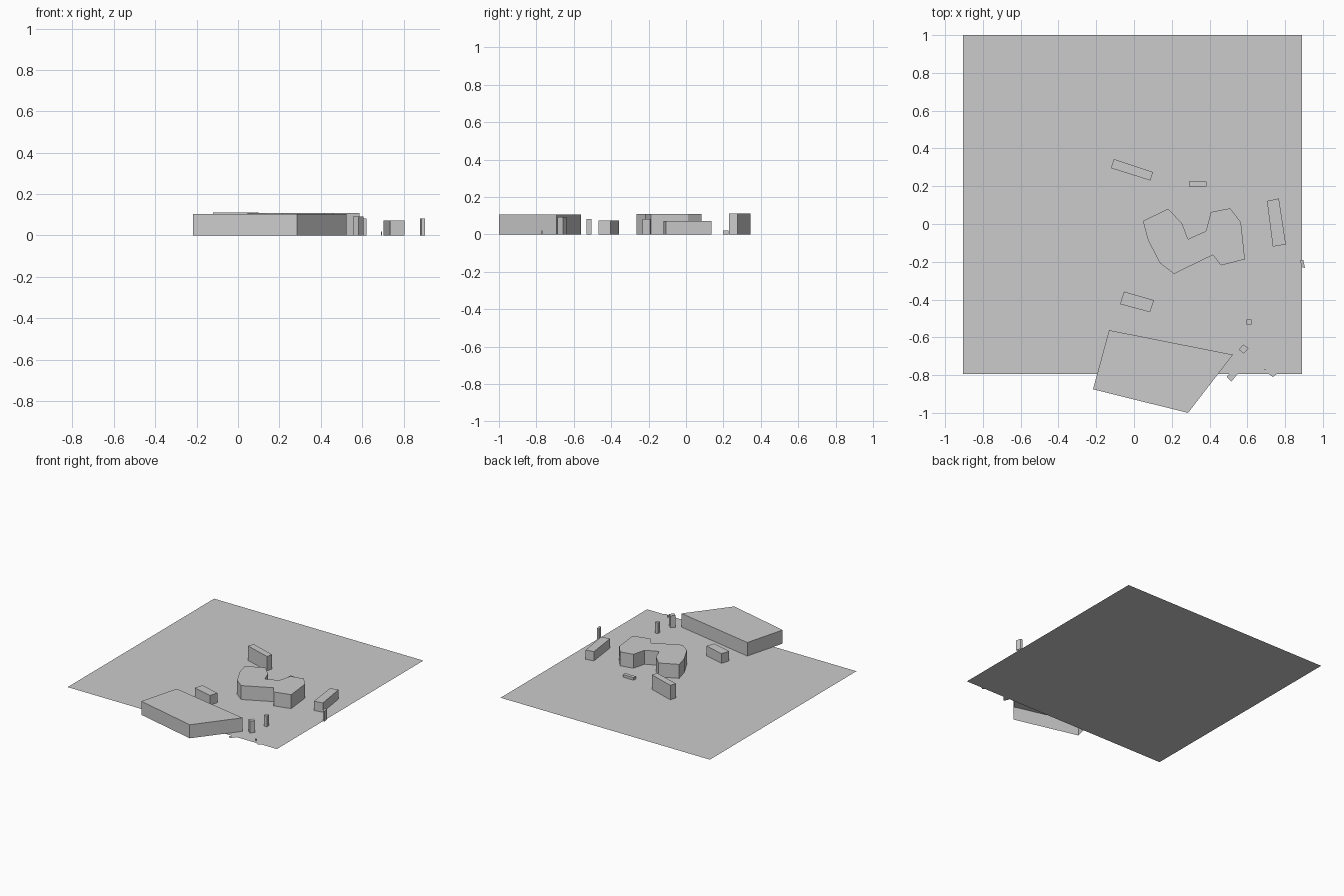
import bpy, bmesh
from mathutils import Vector

if "Cube" in bpy.data.objects:
    bpy.data.objects.remove(bpy.data.objects["Cube"])


def prism(name, outline, height=0.0):
    """Flat sheet, or open-bottomed block when a height is given."""
    bm = bmesh.new()
    roof = bm.faces.new([bm.verts.new((x, y, height)) for x, y in outline])
    roof.normal_update()
    if roof.normal.z < 0:
        roof.normal_flip()
    if height > 0:
        ret = bmesh.ops.extrude_edge_only(bm, edges=list(bm.edges))
        for v in ret["geom"]:
            if isinstance(v, bmesh.types.BMVert):
                v.co.z = 0
        bmesh.ops.recalc_face_normals(bm, faces=list(bm.faces))
        roof.normal_update()
        if roof.normal.z < 0:
            bmesh.ops.reverse_faces(bm, faces=list(bm.faces))
    me = bpy.data.meshes.new(name)
    bm.to_mesh(me)
    bm.free()
    ob = bpy.data.objects.new(name, me)
    bpy.context.collection.objects.link(ob)
    return ob


def rect(x0, x1, y0, y1):
    return [(x0, y0), (x1, y0), (x1, y1), (x0, y1)]


# ground
prism("ground", rect(-0.905, 0.89, -0.795, 1.0))

# large hall overhanging the front edge
prism("large_hall", [(-0.132, -0.562), (0.524, -0.692), (0.286, -1.0), (-0.217, -0.875)], 0.105)

# horseshoe-shaped main building
prism("main_building", [
    (0.047, 0.016), (0.18, 0.08), (0.254, 0.005), (0.286, -0.08), (0.381, -0.037),
    (0.407, 0.063), (0.508, 0.083), (0.566, 0.01), (0.587, -0.187), (0.46, -0.219),
    (0.418, -0.164), (0.212, -0.264), (0.138, -0.208), (0.074, -0.085)], 0.108)

# long side blocks
prism("rear_block", [(-0.106, 0.344), (0.1, 0.275), (0.087, 0.23), (-0.122, 0.296)], 0.112)
prism("east_block", [(0.704, 0.122), (0.767, 0.135), (0.804, -0.108), (0.735, -0.12)], 0.072)
prism("west_block", [(-0.053, -0.358), (0.106, -0.403), (0.085, -0.467), (-0.074, -0.424)], 0.075)
prism("low_shed", rect(0.291, 0.383, 0.198, 0.226), 0.02)

# small towers
prism("square_tower", rect(0.595, 0.621, -0.533, -0.505), 0.083)
prism("turned_tower", [(0.578, -0.638), (0.606, -0.657), (0.582, -0.686), (0.555, -0.665)], 0.092)
prism("edge_tower", [(0.88, -0.19), (0.897, -0.192), (0.905, -0.232), (0.887, -0.228)], 0.082)
prism("marker_post", rect(0.69, 0.696, -0.773, -0.767), 0.02)

# flat pads poking past the front edge
prism("front_pad", [(0.49, -0.81), (0.515, -0.835), (0.555, -0.785), (0.53, -0.765)])
prism("corner_pad", [(0.715, -0.795), (0.735, -0.81), (0.755, -0.795), (0.735, -0.78)])

# thin site boundary lines on the ground
path = [Vector(p) for p in [(0.88, 0.33), (-0.26, 0.414), (-0.326, -0.78)]]
for i, (a, b) in enumerate(zip(path, path[1:])):
    d = (b - a).normalized() * 0.001
    n = Vector((-d.y, d.x))
    prism(f"boundary_line_{i + 1}", [a + n, b + n, b - n, a - n])
